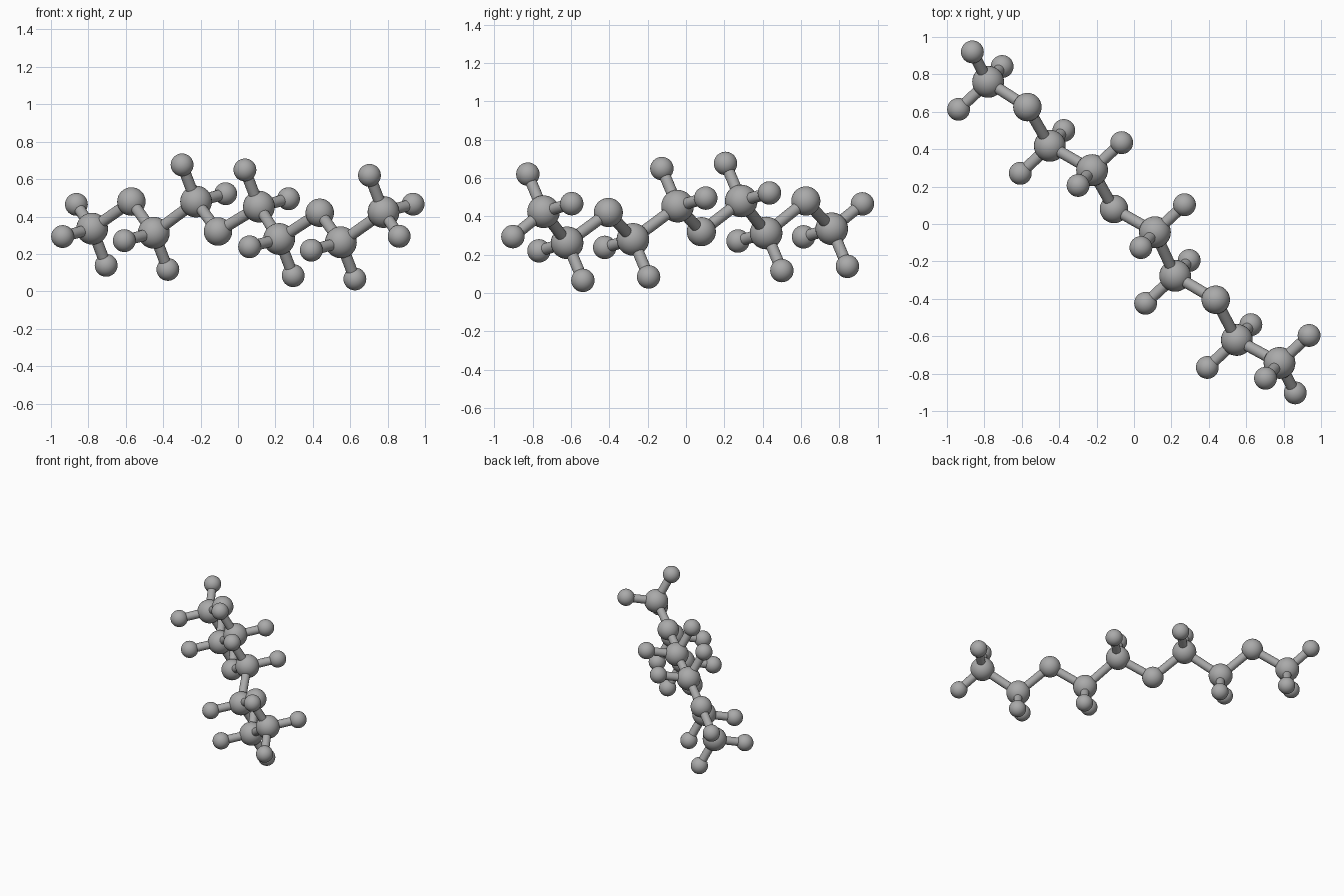
import bpy
from mathutils import Vector

cube = bpy.data.objects.get("Cube")
if cube:
    bpy.data.objects.remove(cube, do_unlink=True)

# One plain grey for every part
grey = bpy.data.materials.new("plain_grey")
grey.use_nodes = True
grey.diffuse_color = (0.4, 0.4, 0.4, 1)
grey.node_tree.nodes["Principled BSDF"].inputs["Base Color"].default_value = grey.diffuse_color

RADIUS = {"carbon": 0.085, "oxygen": 0.076, "hydrogen": 0.061}
BOND_RADIUS = 0.03


def finish(name):
    obj = bpy.context.object
    obj.name = name
    obj.data.materials.append(grey)
    bpy.ops.object.shade_smooth_by_angle()


def add_atom(kind, position):
    bpy.ops.mesh.primitive_uv_sphere_add(
        segments=32, ring_count=16, radius=RADIUS[kind], location=position)
    finish(kind + "_atom")


def add_bond(start, end):
    axis = end - start
    bpy.ops.mesh.primitive_cylinder_add(
        vertices=24, radius=BOND_RADIUS, depth=axis.length,
        location=(start + end) / 2,
        rotation=axis.to_track_quat("Z", "Y").to_euler())
    finish("bond")


# Zigzag backbone from the back right to the front left
backbone = [
    ("carbon", -0.78, 0.76, 0.335),
    ("oxygen", -0.57, 0.625, 0.48),
    ("carbon", -0.45, 0.418, 0.313),
    ("carbon", -0.224, 0.288, 0.48),
    ("oxygen", -0.107, 0.08, 0.32),
    ("carbon", 0.112, -0.044, 0.453),
    ("carbon", 0.22, -0.277, 0.28),
    ("oxygen", 0.437, -0.405, 0.42),
    ("carbon", 0.55, -0.62, 0.262),
    ("carbon", 0.778, -0.743, 0.424),
]

# Hydrogen directions: low carbons use them as given, high carbons mirrored
side = Vector((-0.158, -0.147, -0.042))
drop = Vector((0.075, 0.082, -0.196))
cap = Vector((-0.084, 0.16, 0.13))
last = len(backbone) - 1
high_carbons = (3, 5, last)

previous = None
for i, (kind, *xyz) in enumerate(backbone):
    centre = Vector(xyz)
    add_atom(kind, centre)
    if previous is not None:
        add_bond(previous, centre)
    previous = centre
    if kind == "carbon":
        sign = -1 if i in high_carbons else 1
        offsets = [side, drop] + ([cap] if i in (0, last) else [])
        for offset in offsets:
            tip = centre + sign * offset
            add_bond(centre, tip)
            add_atom("hydrogen", tip)
